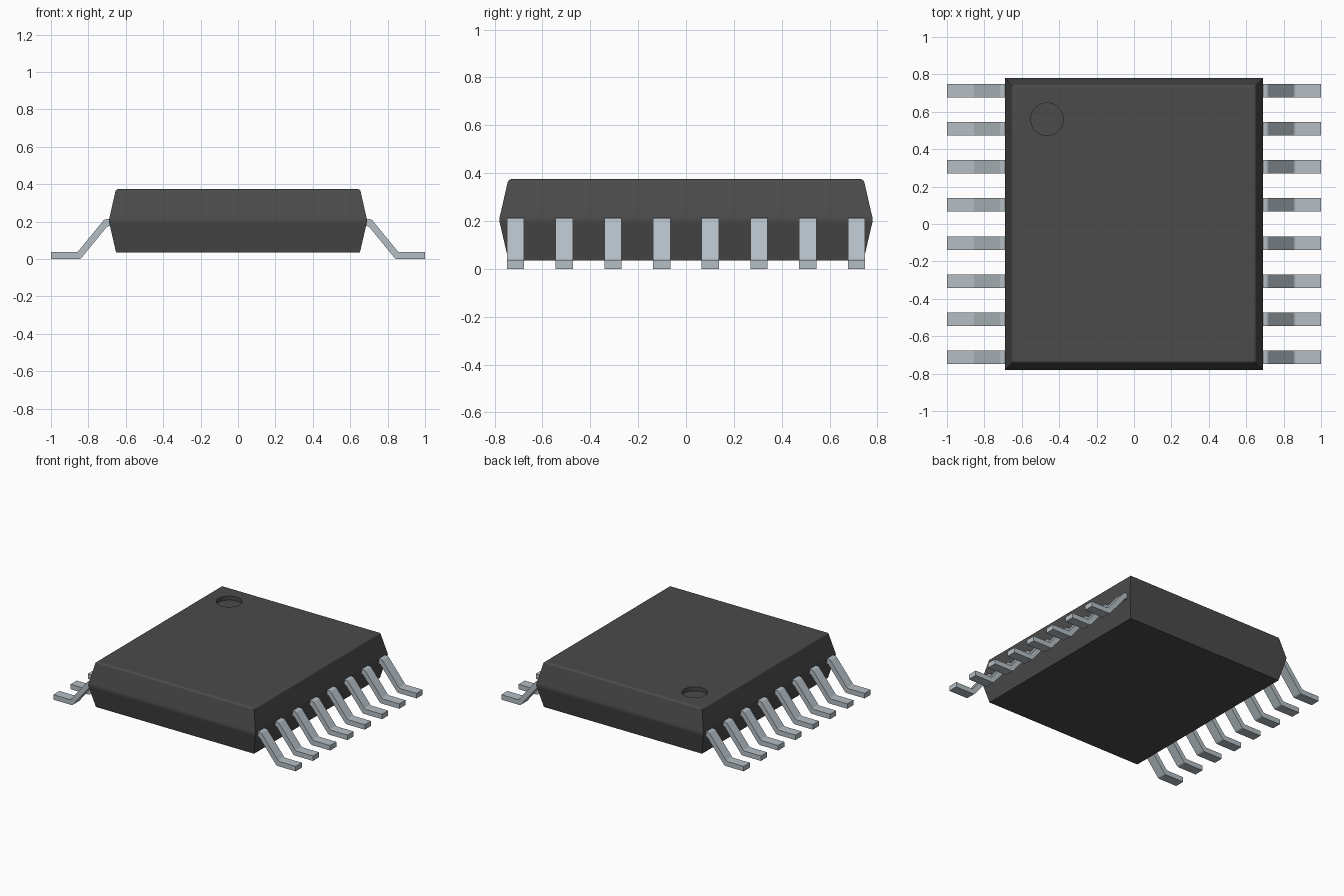
import bpy, bmesh, math

cube = bpy.data.objects.get("Cube")
if cube:
    bpy.data.objects.remove(cube, do_unlink=True)


def material(name, rgb):
    m = bpy.data.materials.new(name)
    m.use_nodes = True
    m.diffuse_color = (*rgb, 1)
    bsdf = next(n for n in m.node_tree.nodes if n.type == 'BSDF_PRINCIPLED')
    bsdf.inputs["Base Color"].default_value = (*rgb, 1)
    return m


plastic = material("dark grey plastic", (0.07, 0.07, 0.07))
metal = material("light grey metal", (0.46, 0.52, 0.56))


def finish(name, bm, mat):
    bmesh.ops.recalc_face_normals(bm, faces=bm.faces)
    me = bpy.data.meshes.new(name)
    bm.to_mesh(me)
    bm.free()
    me.materials.append(mat)
    ob = bpy.data.objects.new(name, me)
    bpy.context.collection.objects.link(ob)
    return ob


def shade(ob):
    bpy.ops.object.select_all(action='DESELECT')
    ob.select_set(True)
    bpy.context.view_layer.objects.active = ob
    bpy.ops.object.shade_smooth_by_angle(angle=math.radians(32))
    wn = ob.modifiers.new("even_shading", 'WEIGHTED_NORMAL')
    wn.keep_sharp = True


# Body: rectangular rings stacked along a tapered side profile (inset, height)
HALF_X, HALF_Y, TOP, MID, BOTTOM = 0.69, 0.78, 0.375, 0.205, 0.036
profile = [(0.038, BOTTOM), (0.006, 0.175), (0.0015, 0.193), (0, MID),
           (0.0015, 0.217), (0.006, 0.235)]
R = 0.018
for i in range(6):                       # rounded top edge
    a = math.radians(12 + 78 * i / 5)
    profile.append((0.034 + R - R * math.cos(a), TOP - R + R * math.sin(a)))

bm = bmesh.new()
rings = []
for inset, z in profile:
    x, y = HALF_X - inset, HALF_Y - inset
    rings.append([bm.verts.new((sx * x, sy * y, z))
                  for sx, sy in ((-1, -1), (1, -1), (1, 1), (-1, 1))])
for a, b in zip(rings, rings[1:]):
    for i in range(4):
        j = (i + 1) % 4
        bm.faces.new((a[i], a[j], b[j], b[i]))
bm.faces.new(rings[0][::-1])
bm.faces.new(rings[-1])
body = finish("body", bm, plastic)

# Round index dimple cut into the top
bpy.ops.mesh.primitive_cylinder_add(vertices=48, radius=0.087, depth=0.06,
                                    location=(-0.465, 0.56, TOP))
cutter = bpy.context.object
cutter.name = "dimple_cutter"
cutter.hide_render = True
cutter.data.materials.append(plastic)
cut = body.modifiers.new("dimple", 'BOOLEAN')
cut.operation = 'DIFFERENCE'
cut.solver = 'EXACT'
cut.object = cutter
bpy.context.view_layer.objects.active = body
bpy.ops.object.modifier_apply(modifier=cut.name)
bpy.data.objects.remove(cutter, do_unlink=True)
shade(body)

# Leads: bent strip profile in x and z, extruded across its width
LEAD = [(0.64, 0.213), (0.714, 0.213), (0.858, 0.037), (1.0, 0.037),
        (1.0, 0.0), (0.842, 0.0), (0.698, 0.176), (0.64, 0.176)]
BENDS = (1, 2, 5, 6)
WIDTH, PITCH, COUNT = 0.072, 0.2035, 8


def lead(name, side, y):
    bm = bmesh.new()
    front, back = ([bm.verts.new((side * x, y + d, z)) for x, z in LEAD]
                   for d in (-WIDTH / 2, WIDTH / 2))
    bm.faces.new(front)
    bm.faces.new(back[::-1])
    n = len(LEAD)
    for i in range(n):
        j = (i + 1) % n
        bm.faces.new((front[i], back[i], back[j], front[j]))
    bends = [bm.edges.get((front[i], back[i])) for i in BENDS]
    bmesh.ops.bevel(bm, geom=bends, offset=0.009, segments=3,
                    profile=0.5, affect='EDGES')
    shade(finish(name, bm, metal))


for side, label in ((1, "left"), (-1, "right")):
    for i in range(COUNT):
        lead(f"{label}_lead_{i + 1}", side, (i - (COUNT - 1) / 2) * PITCH)
